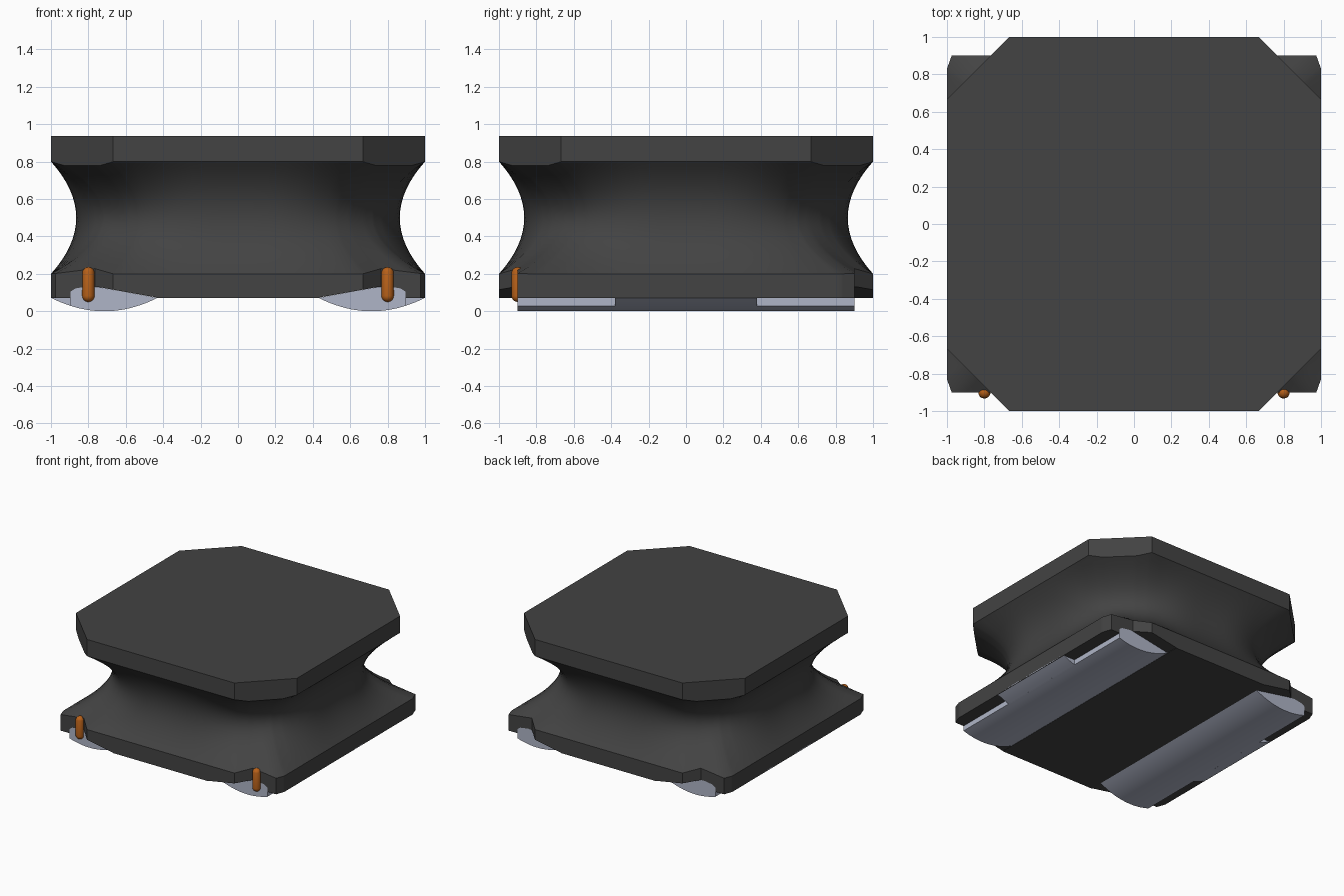
import bpy, bmesh, math

if "Cube" in bpy.data.objects:
    bpy.data.objects.remove(bpy.data.objects["Cube"], do_unlink=True)


def material(name, rgb, rough):
    m = bpy.data.materials.new(name)
    m.use_nodes = True
    m.diffuse_color = (*rgb, 1)
    bsdf = m.node_tree.nodes["Principled BSDF"]
    bsdf.inputs["Base Color"].default_value = (*rgb, 1)
    bsdf.inputs["Roughness"].default_value = rough
    return m


CORE = material("dark ferrite", (0.056, 0.056, 0.056), 0.7)
METAL = material("silver metal", (0.43, 0.46, 0.57), 0.5)
COPPER = material("copper orange", (0.48, 0.12, 0.01), 0.5)


def finish(name, bm, mat):
    bmesh.ops.recalc_face_normals(bm, faces=bm.faces)
    me = bpy.data.meshes.new(name)
    bm.to_mesh(me)
    bm.free()
    me.materials.append(mat)
    ob = bpy.data.objects.new(name, me)
    bpy.context.collection.objects.link(ob)
    return ob


def activate(ob):
    bpy.ops.object.select_all(action='DESELECT')
    ob.select_set(True)
    bpy.context.view_layer.objects.active = ob


def smooth(ob, degrees=30):
    activate(ob)
    bpy.ops.object.shade_smooth_by_angle(angle=math.radians(degrees))


def prism(bm, section, y0, y1):
    """Extrude an x-z section along y."""
    ends = [[bm.verts.new((x, y, z)) for x, z in section] for y in (y0, y1)]
    bm.faces.new(ends[0])
    bm.faces.new(ends[1])
    n = len(section)
    for i in range(n):
        j = (i + 1) % n
        bm.faces.new((ends[0][i], ends[0][j], ends[1][j], ends[1][i]))


def four_corners(quarter):
    """Repeat a +x +y outline, listed counter-clockwise, in all quadrants."""
    flip = quarter[::-1]
    return (quarter + [(-x, y, z) for x, y, z in flip]
            + [(-x, -y, z) for x, y, z in quarter] + [(x, -y, z) for x, y, z in flip])


def angle(p):
    return math.atan2(p[1], p[0]) % math.tau


def ray_hit(outline, a):
    """Radius and height where the ray at angle a crosses an outline."""
    c, s = math.cos(a), math.sin(a)
    for i, p in enumerate(outline):
        q = outline[(i + 1) % len(outline)]
        dp, dq = c * p[1] - s * p[0], c * q[1] - s * q[0]
        if dp <= 1e-9 and dq >= -1e-9 and dq - dp > 1e-9 and c * p[0] + s * p[1] > 0:
            t = min(1, max(0, -dp / (dq - dp)))
            x, y, z = (p[k] + t * (q[k] - p[k]) for k in range(3))
            return math.hypot(x, y), z


# Plate outlines with the height of the flare edge at each point
TOP = four_corners([(1, .667, .80), (.925, .742, .778), (.742, .925, .778), (.667, 1, .80)])
BASE = four_corners([(1, .83, .20), (.975, .9, .202), (.765, .9, .228), (.667, 1, .20)])

# Rounded-square waist
R = 0.69
WAIST = []
for k in range(4):
    cx, cy = (.865 - R) * (1, -1, -1, 1)[k], (.865 - R) * (1, 1, -1, -1)[k]
    for i in range(13):
        a = math.pi / 2 * (k + i / 12)
        WAIST.append((cx + R * math.cos(a), cy + R * math.sin(a), .5))

# Drum core: base plate, concave neck and top plate in one loft
angles = sorted({round(v, 5) for v in
                 [math.tau * i / 72 for i in range(72)] + [angle(p) for p in TOP + BASE]})
angles = [a for i, a in enumerate(angles) if i == 0 or a - angles[i - 1] > 1e-4]
STEPS = 8
columns = []
for a in angles:
    (rb, zb), (rt, zt), (rw, _) = (ray_hit(o, a) for o in (BASE, TOP, WAIST))
    col = [(rb, .07)]
    for i in range(-STEPS, STEPS + 1):
        t = i / STEPS
        r, z = (rb, zb) if t < 0 else (rt, zt)
        col.append((rw + (r - rw) * t * t, .5 + (z - .5) * abs(t)))
    col.append((rt, .937))
    columns.append([(r * math.cos(a), r * math.sin(a), z) for r, z in col])

bm = bmesh.new()
grid = [[bm.verts.new(p) for p in col] for col in columns]
for i, c in enumerate(grid):
    d = grid[(i + 1) % len(grid)]
    for j in range(len(c) - 1):
        bm.faces.new((c[j], d[j], d[j + 1], c[j + 1]))
bm.faces.new([c[0] for c in grid])
bm.faces.new([c[-1] for c in grid])
core = finish("drum_core", bm, CORE)

# Grooves for the terminals, cut through the base
bm = bmesh.new()
for s in (-1, 1):
    prism(bm, [(s * x, z) for x, z in
               [(.43, .03), (.43, .073), (.75, .130), (.80, .133), (.87, .122),
                (.895, .105), (.895, .03)]], -1.2, 1.2)
cutter = finish("groove_cutter", bm, CORE)
cutter.hide_render = True
mod = core.modifiers.new("grooves", 'BOOLEAN')
mod.operation = 'DIFFERENCE'
mod.solver = 'EXACT'
mod.object = cutter
activate(core)
bpy.ops.object.modifier_apply(modifier=mod.name)
bpy.data.objects.remove(cutter, do_unlink=True)
smooth(core)


# Curved terminals with a wider middle tab, and wire ends at the front
def belly(x):
    return .072 * ((x - .715) / .285) ** 2


for side, s in (("left", 1), ("right", -1)):
    bm = bmesh.new()
    xs = [.43 + .465 * i / 16 for i in range(17)]
    lens = [(x, belly(x)) for x in xs] + [(.895, .105), (.87, .122), (.80, .133), (.75, .130)]
    prism(bm, [(s * x, z) for x, z in lens], -.9, .9)
    tab = [(x, belly(x)) for x in (.89, .92, .95, .975, 1.0)] + [(1.0, .078), (.89, .078)]
    prism(bm, [(s * x, z) for x, z in tab], -.38, .38)
    smooth(finish(side + "_terminal", bm, METAL))

    bm = bmesh.new()
    bmesh.ops.create_uvsphere(bm, u_segments=20, v_segments=12, radius=.033)
    for v in bm.verts:
        v.co.z += .203 if v.co.z > 1e-4 else .083
        v.co.x += s * .8
        v.co.y -= .9
    smooth(finish(side + "_wire_end", bm, COPPER), 40)
